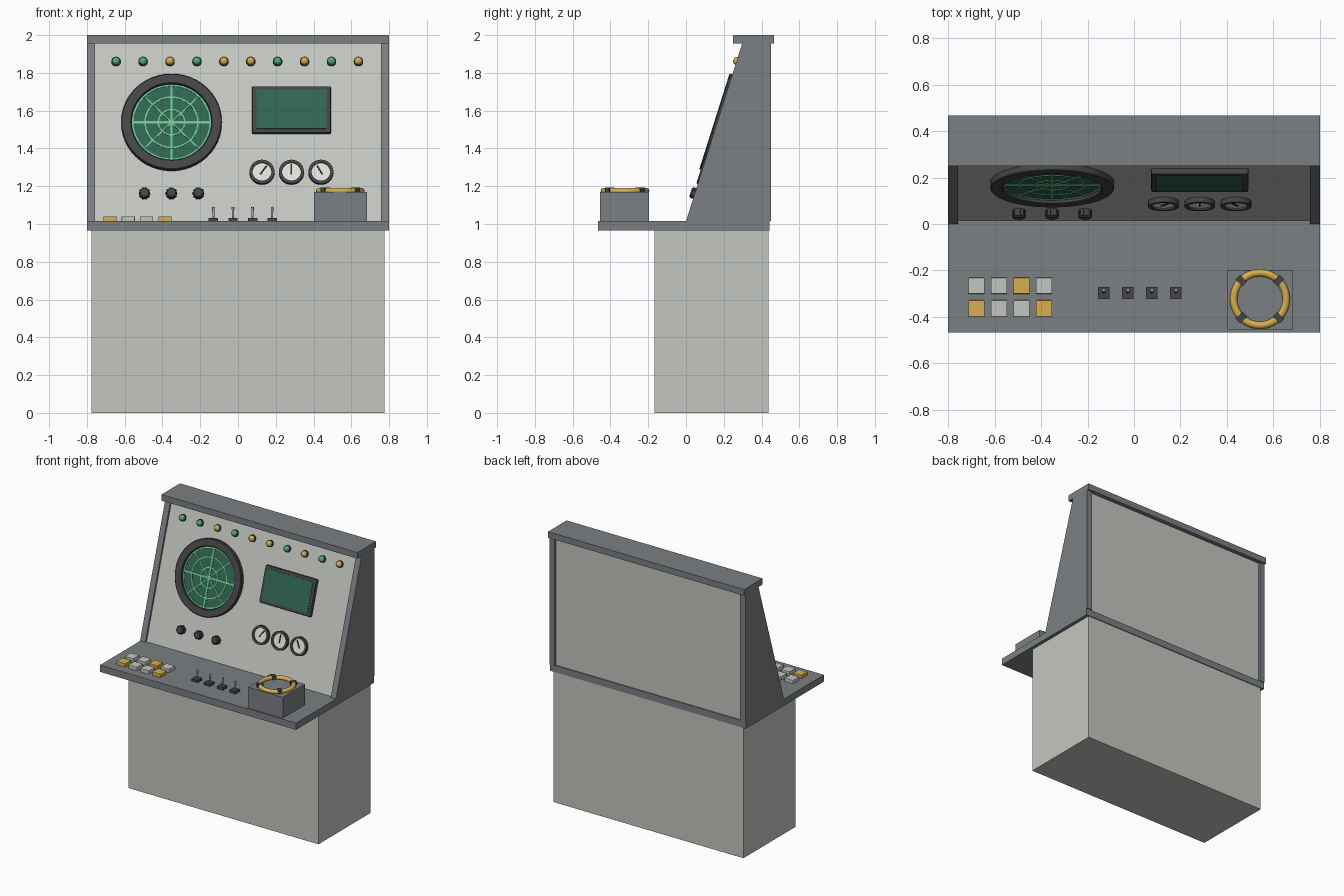
import bpy, bmesh, math
from mathutils import Matrix, Vector

if "Cube" in bpy.data.objects:
    bpy.data.objects.remove(bpy.data.objects["Cube"])

def material(name, r, g, b):
    m = bpy.data.materials.new(name)
    m.diffuse_color = (r, g, b, 1)
    m.use_nodes = True
    m.node_tree.nodes["Principled BSDF"].inputs["Base Color"].default_value = m.diffuse_color
    return m

LIGHT = material("light_grey", 0.55, 0.57, 0.53)
DARK = material("slate_grey", 0.20, 0.215, 0.23)
CHAR = material("charcoal", 0.06, 0.06, 0.066)
BLACK = material("black", 0.025, 0.025, 0.027)
AMBER = material("amber", 0.68, 0.42, 0.08)
GREEN = material("lamp_green", 0.08, 0.40, 0.20)
SCREEN = material("screen_green", 0.03, 0.13, 0.085)
TRACE = material("trace_green", 0.16, 0.55, 0.28)
WHITE = material("off_white", 0.75, 0.76, 0.70)
METAL = material("metal", 0.36, 0.37, 0.38)

def finish(name, bm, mat, smooth=False):
    bmesh.ops.remove_doubles(bm, verts=bm.verts, dist=1e-5)
    bmesh.ops.recalc_face_normals(bm, faces=bm.faces)
    me = bpy.data.meshes.new(name)
    bm.to_mesh(me)
    bm.free()
    me.materials.append(mat)
    if smooth:
        me.shade_smooth()
        me.set_sharp_from_angle(angle=math.radians(35))
    ob = bpy.data.objects.new(name, me)
    bpy.context.collection.objects.link(ob)
    return ob

def add_box(bm, lo, hi, mat4=Matrix()):
    lo, hi = Vector(lo), Vector(hi)
    s = Matrix.Diagonal((*(hi - lo), 1))
    bmesh.ops.create_cube(bm, size=1, matrix=mat4 @ Matrix.Translation((lo + hi) / 2) @ s)

def box(name, lo, hi, mat, mat4=Matrix(), bevel=0):
    bm = bmesh.new()
    add_box(bm, lo, hi, mat4)
    if bevel:
        bmesh.ops.bevel(bm, geom=bm.edges[:], offset=bevel, segments=2,
                        profile=0.5, affect='EDGES')
    return finish(name, bm, mat)

def add_lathe(bm, profile, n, mat4=Matrix(), closed=False):
    rows = [[bm.verts.new(mat4 @ Vector((r * math.cos(2 * math.pi * i / n),
                                         r * math.sin(2 * math.pi * i / n), h)))
             for i in range(n)] for r, h in profile]
    if closed:
        rows.append(rows[0])
    for a, b in zip(rows, rows[1:]):
        for i in range(n):
            j = (i + 1) % n
            bm.faces.new((a[i], a[j], b[j], b[i]))

def lathe(name, profile, n, mat, mat4=Matrix(), closed=False, smooth=True):
    bm = bmesh.new()
    add_lathe(bm, profile, n, mat4, closed)
    return finish(name, bm, mat, smooth)

def disc(r, h0, h1):
    return [(0, h0), (r, h0), (r, h1), (0, h1)]

def band(r0, r1, h0, h1):
    return [(r0, h0), (r1, h0), (r1, h1), (r0, h1)]

def prism(name, yz, x0, x1, mat):
    bm = bmesh.new()
    f = bm.faces.new([bm.verts.new((x0, y, z)) for y, z in yz])
    r = bmesh.ops.extrude_face_region(bm, geom=[f])
    vs = [v for v in r["geom"] if isinstance(v, bmesh.types.BMVert)]
    bmesh.ops.translate(bm, verts=vs, vec=(x1 - x0, 0, 0))
    return finish(name, bm, mat)

# Cabinet, desk and cap
box("lower_cabinet", (-0.775, -0.168, 0), (0.775, 0.437, 0.966), LIGHT)
box("desk", (-0.8, -0.466, 0.965), (0.8, 0.443, 1.015), DARK)
box("top_cap", (-0.8, 0.25, 1.955), (0.8, 0.466, 2.0), DARK)

# Sloped upper housing between two side panels
SLOPE = 0.297 / 0.94
prism("sloped_housing", [(0.015, 1.015), (0.312, 1.955), (0.435, 1.955), (0.435, 1.015)],
      -0.76, 0.76, LIGHT)
for side, x0, x1 in (("left", -0.8, -0.757), ("right", 0.757, 0.8)):
    prism(side + "_side_panel", [(0, 1.015), (0.297, 1.955), (0.45, 1.955), (0.45, 1.015)],
          x0, x1, DARK)

def on_panel(x, z):
    """Frame on the sloped face: local x right, y up the slope, z outward."""
    tilt = Matrix.Rotation(math.pi / 2 - math.atan(SLOPE), 4, 'X')
    return Matrix.Translation((x, 0.015 + (z - 1.015) * SLOPE, z)) @ tilt

# Radar scope
R = on_panel(-0.352, 1.534)
lathe("radar_bezel", [(0.212, -0.002), (0.266, -0.002), (0.266, 0.026), (0.262, 0.03),
                      (0.216, 0.03), (0.212, 0.026)], 48, CHAR, R, True)
lathe("radar_screen", disc(0.214, 0, 0.012), 48, SCREEN, R)
bm = bmesh.new()
for r in (0.07, 0.14, 0.205):
    add_lathe(bm, band(r - 0.004, r + 0.004, 0.011, 0.015), 48, R, True)
for k in range(4):
    w = 0.006 if k % 2 == 0 else 0.0035
    add_box(bm, (-0.205, -w, 0.011), (0.205, w, 0.0155),
            R @ Matrix.Rotation(k * math.pi / 4, 4, 'Z'))
finish("radar_grid", bm, TRACE)

# Rectangular monitor
M = on_panel(0.283, 1.599)
box("monitor_bezel", (-0.209, -0.13, -0.005), (0.209, 0.13, 0.027), CHAR, M, 0.008)
box("monitor_screen", (-0.186, -0.108, 0.02), (0.186, 0.108, 0.03), SCREEN, M)

# Three dial gauges
for i, ang in enumerate((-35, 0, 30)):
    G = on_panel(0.127 + 0.156 * i, 1.271)
    lathe(f"gauge_rim_{i}", band(0.05, 0.066, -0.002, 0.022), 32, CHAR, G, True)
    lathe(f"gauge_face_{i}", disc(0.052, 0, 0.014), 32, WHITE, G)
    box(f"gauge_needle_{i}", (-0.004, -0.015, 0.013), (0.004, 0.042, 0.018), BLACK,
        G @ Matrix.Rotation(math.radians(ang), 4, 'Z'))

# Three ribbed knobs
for i in range(3):
    K = on_panel(-0.495 + 0.1425 * i, 1.157)
    bm = bmesh.new()
    add_lathe(bm, [(0, 0), (0.027, 0), (0.027, 0.032), (0.022, 0.037), (0, 0.037)], 20, K)
    for k in range(10):
        add_box(bm, (0.024, -0.003, 0.004), (0.030, 0.003, 0.032),
                K @ Matrix.Rotation(k * math.pi / 5, 4, 'Z'))
    finish(f"knob_{i}", bm, CHAR)

# Row of indicator lamps
for i, c in enumerate("GGAGAAGAGA"):
    L = on_panel(-0.645 + 0.1425 * i, 1.859)
    lathe(f"lamp_collar_{i}", disc(0.025, 0, 0.01), 20, CHAR, L)
    dome = [(0.021 * math.cos(t), 0.016 + 0.017 * math.sin(t))
            for t in (k * math.pi / 8 for k in range(5))]
    lathe(f"lamp_{i}", [(0, 0.008), (0.021, 0.008)] + dome, 20,
          GREEN if c == "G" else AMBER, L)

# Push buttons on the desk
for j, row in enumerate(("WWAW", "AWWA")):
    for i, c in enumerate(row):
        x, y = -0.678 + 0.097 * i, -0.266 - 0.097 * j
        box(f"button_{j}_{i}", (x - 0.035, y - 0.035, 1.012), (x + 0.035, y + 0.035, 1.041),
            AMBER if c == "A" else LIGHT, bevel=0.003)

# Toggle switches
for i in range(4):
    T = Matrix.Translation((-0.13 + 0.1035 * i, -0.297, 1.015))
    box(f"toggle_base_{i}", (-0.025, -0.025, -0.003), (0.025, 0.025, 0.018), CHAR, T)
    lathe(f"toggle_lever_{i}", [(0, 0.01), (0.005, 0.01), (0.007, 0.075), (0, 0.078)], 12, METAL,
          T @ Matrix.Rotation(math.radians(-10), 4, 'X'))

# Pedestal box with clamped amber ring
box("pedestal_box", (0.402, -0.455, 1.012), (0.684, -0.197, 1.169), DARK)
C = Matrix.Translation((0.542, -0.323, 1.175))
tube = [(0.113 + 0.016 * math.cos(t), 0.016 * math.sin(t))
        for t in (k * math.pi / 6 for k in range(12))]
lathe("amber_ring", tube, 48, AMBER, C, True)
bm = bmesh.new()
for k in range(4):
    add_box(bm, (0.092, -0.014, -0.008), (0.134, 0.014, 0.0175),
            C @ Matrix.Rotation(math.pi / 4 + k * math.pi / 2, 4, 'Z'))
finish("ring_clamps", bm, CHAR)
